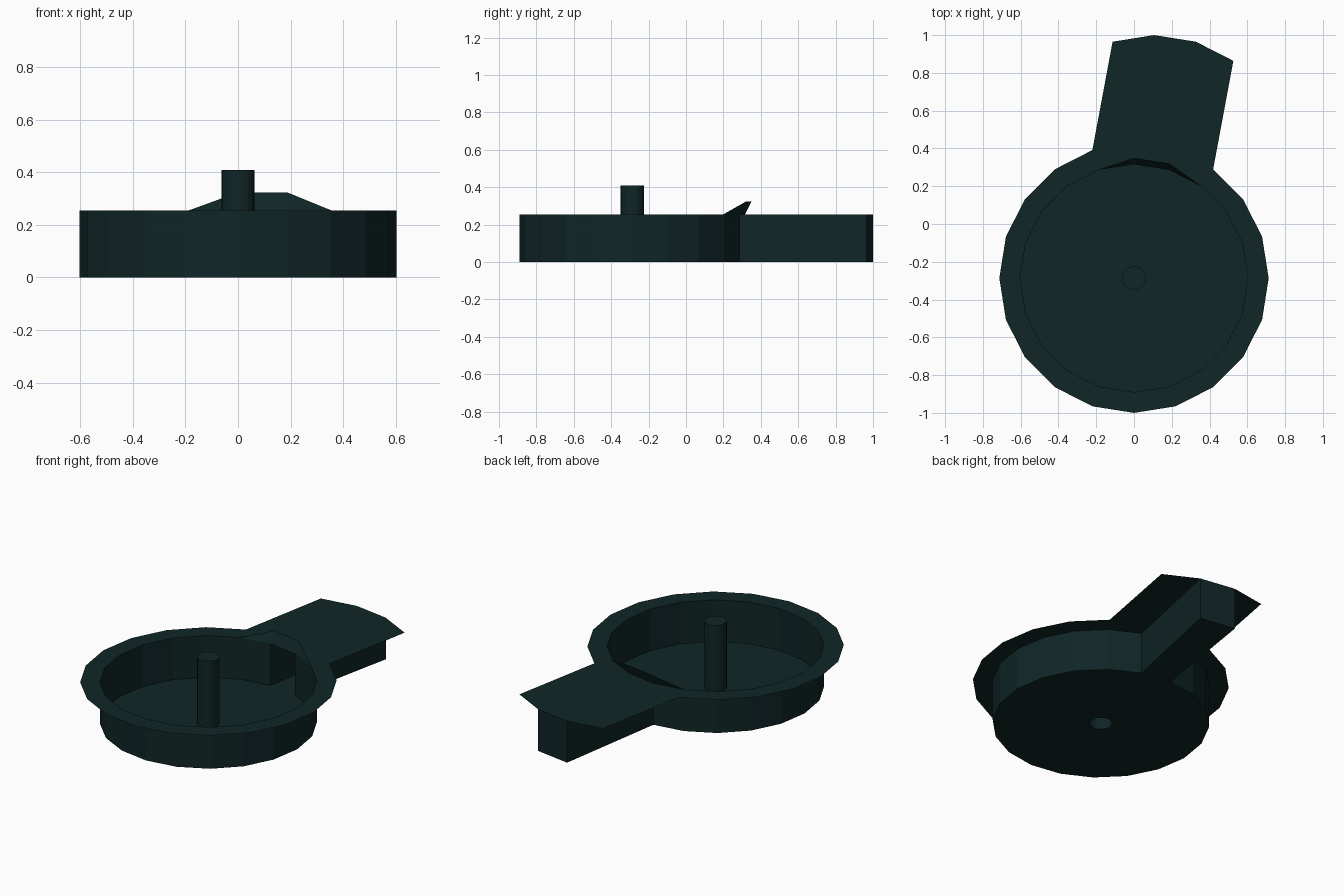
import bpy, bmesh, math
from mathutils import Vector

if "Cube" in bpy.data.objects:
    bpy.data.objects.remove(bpy.data.objects["Cube"])

SIDES = 20
CY = -0.287                       # centre of the round dish
R_RIM, R_DISH, R_PIN = 0.713, 0.603, 0.063
Z_RIM, Z_PIN = 0.255, 0.408
HANDLE = Vector((0.107, 0.574, 0))  # sweep of the handle away from the rim

mat = bpy.data.materials.new("dark_teal")
mat.diffuse_color = (0.0050, 0.0190, 0.0195, 1)
mat.use_nodes = True
mat.node_tree.nodes["Principled BSDF"].inputs["Base Color"].default_value = mat.diffuse_color


def pt(r, k, z):
    a = 2 * math.pi * k / SIDES
    return Vector((r * math.cos(a), CY + r * math.sin(a), z))


def ring(r, z):
    return [pt(r, k, z) for k in range(SIDES)]


def band(a, b, skip=()):
    """Quads between two closed rings, leaving out the skipped sides."""
    n = len(a)
    return [(a[k], a[(k + 1) % n], b[(k + 1) % n], b[k])
            for k in range(n) if k not in skip]


def make(name, faces):
    """Build one object from face polygons and weld shared corners."""
    bm = bmesh.new()
    for f in faces:
        bm.faces.new([bm.verts.new(p) for p in f])
    bmesh.ops.remove_doubles(bm, verts=bm.verts, dist=1e-5)
    me = bpy.data.meshes.new(name)
    bm.to_mesh(me)
    bm.free()
    me.materials.append(mat)
    ob = bpy.data.objects.new(name, me)
    bpy.context.collection.objects.link(ob)
    return ob


low, high = ring(R_DISH, 0), ring(R_DISH, Z_RIM)
pin_low, pin_high = ring(R_PIN, 0), ring(R_PIN, Z_PIN)
rim = ring(R_RIM, Z_RIM)

# Dish: floor around the pin, and wall with one side open to the handle
make("dish", band(low, pin_low) + band(low, high, skip=(4,)))

# Hollow centre pin, capped on top and open below
make("centre_pin", band(pin_low, pin_high) + [pin_high])

# Flat rim around the dish
make("rim", band(rim, high))

# Handle plate: three rim edges swept outwards
make("handle_plate", [(rim[k], rim[k] + HANDLE, rim[k + 1] + HANDLE, rim[k + 1])
                      for k in (3, 4, 5)])

# Channel under the handle, opening into the dish
path = [high[4], rim[4] + HANDLE, rim[5] + HANDLE, high[5]]
base = [Vector((p.x, p.y, 0)) for p in path]
make("handle_channel", band(base, path, skip=(3,)) + [base[::-1]])

# Raised lip leaning over the handle
right_tip = Vector((0.188, 0.32, 0.323))
left_tip = Vector((0.0, 0.35, 0.323))
make("pouring_lip", [(high[3], right_tip, high[4]),
                     (high[4], right_tip, left_tip, high[5]),
                     (high[5], left_tip, high[6])])
